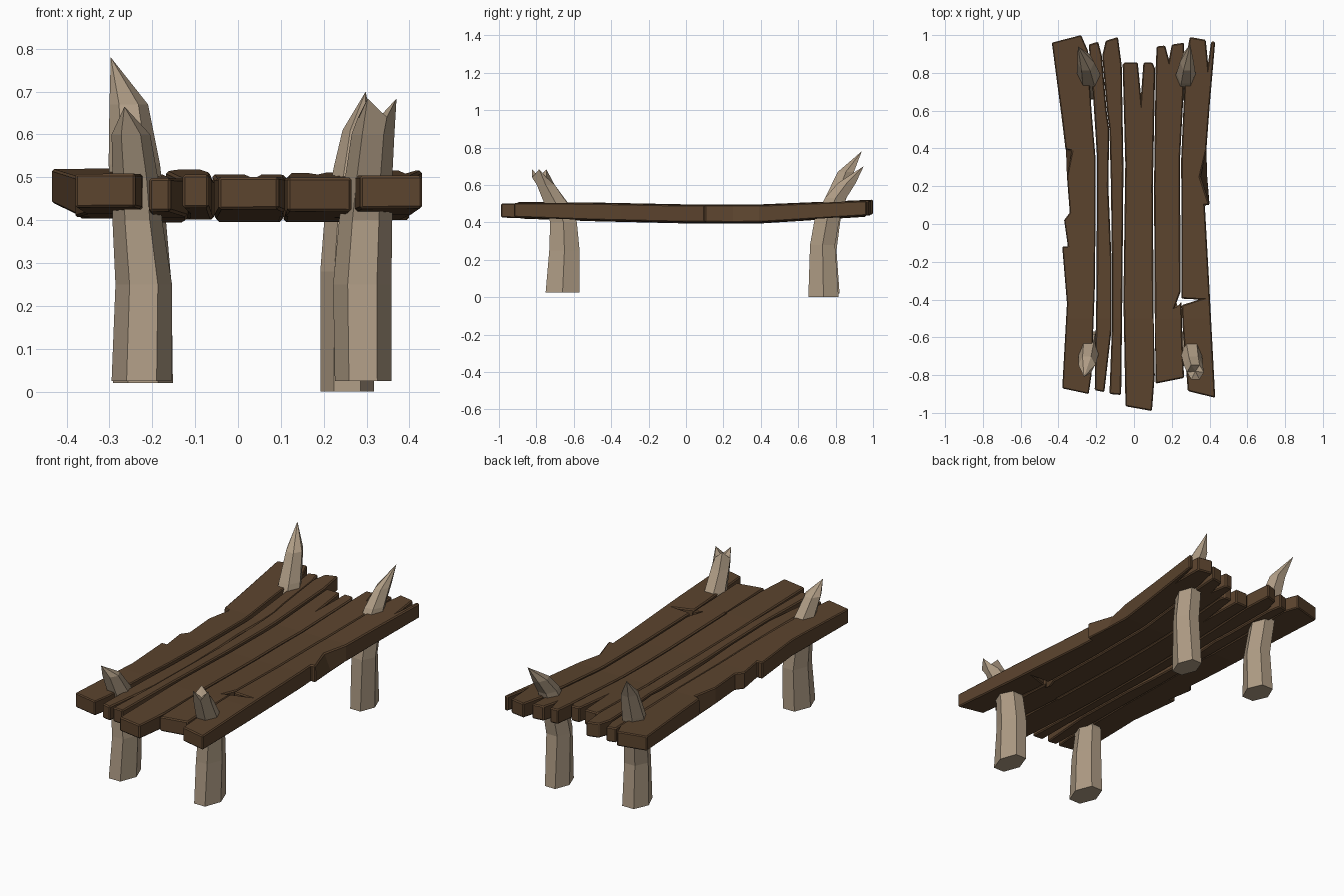
import bpy, bmesh, math
from mathutils import Vector


def material(name, rgb):
    m = bpy.data.materials.new(name)
    m.diffuse_color = (*rgb, 1)
    return m


BROWN = material("dark brown wood", (0.105, 0.057, 0.027))
BONE = material("pale weathered bone", (0.43, 0.335, 0.235))

# Sag of the table top: (y, underside z, upper z)
SAG = [(-1.0, .430, .505), (-.5, .412, .502), (0, .400, .492),
       (.4, .400, .492), (1.0, .438, .517)]


def sag(y, k):
    y = max(-1, min(1, y))
    for a, b in zip(SAG, SAG[1:]):
        if y <= b[0]:
            return a[k] + (b[k] - a[k]) * (y - a[0]) / (b[0] - a[0])


def finish(bm, name, mat):
    bmesh.ops.recalc_face_normals(bm, faces=bm.faces)
    me = bpy.data.meshes.new(name)
    bm.to_mesh(me)
    bm.free()
    me.materials.append(mat)
    ob = bpy.data.objects.new(name, me)
    bpy.context.collection.objects.link(ob)
    return ob


def plank(name, outline, lift=0.0, chips=()):
    """Extrude a ragged outline, slice it at the sag knots and bend it."""
    bm = bmesh.new()
    base = bm.faces.new([bm.verts.new((x, y, 0)) for x, y in outline])
    top = bmesh.ops.extrude_face_region(bm, geom=[base])["geom"]
    for v in top:
        if isinstance(v, bmesh.types.BMVert):
            v.co.z = 1
    for y, _, _ in SAG[1:-1]:
        bmesh.ops.bisect_plane(bm, geom=bm.verts[:] + bm.edges[:] + bm.faces[:],
                               plane_co=(0, y, 0), plane_no=(0, 1, 0))
    # chipped edges: pull the nearest upper or lower corner inwards
    for x, y, level, dx in chips:
        v = min(bm.verts, key=lambda v: (v.co - Vector((x, y, level))).length)
        v.co.x += dx
    for v in bm.verts:
        v.co.z = sag(v.co.y, 2 if v.co.z > .5 else 1) + lift
    ob = finish(bm, name, BROWN)
    bev = ob.modifiers.new("worn edges", 'BEVEL')
    bev.width, bev.segments = .006, 1
    bev.limit_method, bev.angle_limit = 'ANGLE', math.radians(50)


# Table top planks, left to right
plank("left_outer_plank", [
    (-.435, .96), (-.28, 1.0), (-.245, .92), (-.225, .6), (-.203, .34),
    (-.206, -.3), (-.225, -.8), (-.24, -.90), (-.38, -.87), (-.355, -.42),
    (-.38, -.12), (-.35, -.12), (-.37, .02), (-.34, .06), (-.355, .25),
    (-.362, .39), (-.385, .58)], .004, [(-.362, .39, 1, .035)])
plank("split_plank_left", [
    (-.24, .95), (-.19, .965), (-.17, .89), (-.145, .6), (-.131, .5),
    (-.136, .2), (-.118, -.21), (-.118, -.55), (-.157, -.89), (-.208, -.88),
    (-.198, -.3), (-.196, .36), (-.218, .7)], -.006)
plank("split_plank_right", [
    (-.168, .89), (-.15, .97), (-.085, .99), (-.065, .84), (-.056, .3),
    (-.062, -.4), (-.068, -.905), (-.13, -.90), (-.117, -.55),
    (-.117, -.21), (-.122, .2), (-.130, .5), (-.143, .6)], .002)
plank("middle_plank", [
    (-.06, .845), (-.05, .855), (.02, .855), (.037, .68), (.05, .855),
    (.098, .855), (.112, .82), (.100, .2), (.104, -.5), (.11, -.8),
    (.095, -.99), (-.045, -.965), (-.056, -.4), (-.046, .32)], -.004)
plank("right_inner_plank", [
    (.115, .83), (.12, .94), (.165, .945), (.185, .87), (.20, .95),
    (.265, .96), (.268, .8), (.244, .35), (.246, -.36), (.205, -.47),
    (.252, -.41), (.256, -.6), (.265, -.815), (.115, -.845),
    (.110, -.5), (.106, .2)], -.004)
plank("right_outer_plank", [
    (.273, .86), (.295, .99), (.38, .975), (.392, .85), (.408, .965),
    (.43, .965), (.40, .62), (.383, .39), (.39, .25), (.40, .10),
    (.375, .10), (.40, -.35), (.43, -.92), (.285, -.885), (.258, -.55),
    (.252, -.43), (.345, -.40), (.251, -.395), (.250, .35)],
    0, [(.39, .25, 1, -.04)])


def leg(name, rings, tip, forked=False):
    """Loft six-sided rings (x, y, z, rx, ry) up to a spike or a broken top."""
    bm = bmesh.new()
    loops = []
    for i, (x, y, z, rx, ry) in enumerate(rings):
        jag = .022 if forked and i == len(rings) - 1 else 0
        loops.append([bm.verts.new((x + rx * math.cos(a * math.pi / 3),
                                    y + ry * math.sin(a * math.pi / 3) * 1.1,
                                    z + (jag if a % 2 == 0 else -jag)))
                      for a in range(6)])
    bm.faces.new(loops[0])
    for lo, hi in zip(loops, loops[1:]):
        for k in range(6):
            n = (k + 1) % 6
            bm.faces.new((lo[k], lo[n], hi[n], hi[k]))
    t = bm.verts.new(tip)
    for k in range(6):
        bm.faces.new((loops[-1][k], loops[-1][(k + 1) % 6], t))
    finish(bm, name, BONE)


# Curved tusk-like legs piercing the top
leg("front_left_leg", [
    (-.225, -.66, .025, .070, .095), (-.22, -.65, .25, .066, .085),
    (-.235, -.655, .40, .058, .075), (-.24, -.69, .50, .053, .065),
    (-.25, -.745, .60, .045, .045)], (-.265, -.81, .665))
leg("front_right_leg", [
    (.292, -.66, .025, .066, .095), (.29, -.65, .25, .068, .085),
    (.298, -.655, .40, .062, .075), (.305, -.695, .50, .055, .065),
    (.315, -.75, .60, .050, .050), (.325, -.785, .662, .045, .040)],
    (.325, -.78, .635), True)
leg("back_left_leg", [
    (-.222, .74, .020, .070, .085), (-.22, .735, .25, .065, .073),
    (-.232, .76, .42, .062, .070), (-.242, .80, .53, .060, .060),
    (-.255, .855, .67, .045, .045)], (-.297, .94, .78))
leg("back_right_leg", [
    (.255, .735, .0, .062, .085), (.258, .73, .28, .066, .070),
    (.265, .755, .42, .062, .070), (.275, .80, .53, .050, .060),
    (.28, .86, .61, .036, .050)], (.298, .95, .70))
